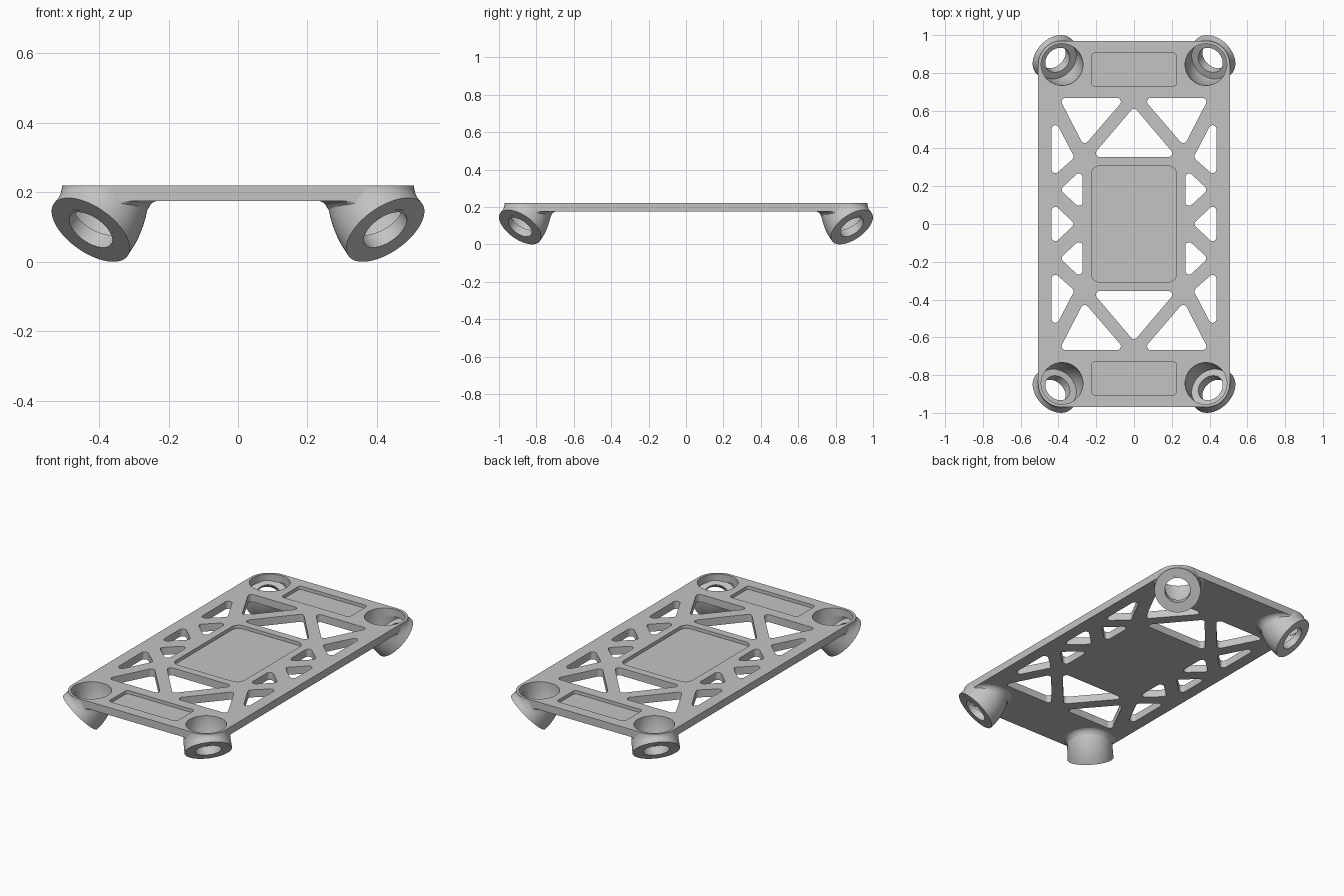
import bpy, bmesh
from math import sin, cos, tan, pi, sqrt
from mathutils import Vector

if "Cube" in bpy.data.objects:
    bpy.data.objects.remove(bpy.data.objects["Cube"])

grey = bpy.data.materials.new("plain grey")
grey.use_nodes = True
grey.diffuse_color = (0.55, 0.55, 0.55, 1)
grey.node_tree.nodes["Principled BSDF"].inputs["Base Color"].default_value = grey.diffuse_color

HALF_X, HALF_Y, CORNER = 0.507, 0.97, 0.126
BOTTOM, FLOOR, TOP = 0.175, 0.2, 0.22
BORE, HOLE, SEGS = 0.111, 0.072, 64
CX, CY = HALF_X - CORNER, HALF_Y - CORNER
SIGNS = (1, -1)


def make_object(name, bm):
    bmesh.ops.recalc_face_normals(bm, faces=bm.faces[:])
    mesh = bpy.data.meshes.new(name)
    bm.to_mesh(mesh)
    bm.free()
    mesh.materials.append(grey)
    obj = bpy.data.objects.new(name, mesh)
    bpy.context.collection.objects.link(obj)
    return obj


def activate(obj):
    bpy.ops.object.select_all(action='DESELECT')
    obj.select_set(True)
    bpy.context.view_layer.objects.active = obj


def smooth(obj):
    activate(obj)
    bpy.ops.object.shade_smooth_by_angle(angle=pi / 6)


def rounded(points, radius, steps=8):
    """Outline of a convex polygon with its corners rounded."""
    pts = [Vector(p) for p in points]
    out = []
    for i, p in enumerate(pts):
        a = (pts[i - 1] - p).normalized()
        b = (pts[(i + 1) % len(pts)] - p).normalized()
        half = a.angle(b) / 2
        middle = (a + b).normalized()
        centre = p + middle * radius / sin(half)
        # Sweep from one tangent point to the other, about the corner's bisector
        sweep = pi / 2 - half
        side = (a - b).normalized()
        for k in range(steps + 1):
            t = sweep * (1 - 2 * k / steps)
            out.append(centre + radius * (side * sin(t) - middle * cos(t)))
    return out


def rectangle(x, y0, y1):
    return [(-x, y0), (x, y0), (x, y1), (-x, y1)]


def bridge(bm, a, b):
    for i in range(len(a)):
        j = (i + 1) % len(a)
        bm.faces.new((a[i], a[j], b[j], b[i]))


def prism(bm, outline, z0, z1):
    low = [bm.verts.new((x, y, z0)) for x, y in outline]
    high = [bm.verts.new((x, y, z1)) for x, y in outline]
    bm.faces.new(low)
    bm.faces.new(high)
    bridge(bm, low, high)


# Plate blank
bm = bmesh.new()
prism(bm, rounded(rectangle(HALF_X, -HALF_Y, HALF_Y), CORNER, 16), BOTTOM, TOP)
plate = make_object("plate", bm)

# Truss cutouts, each with the sides it is mirrored to
cutouts = [
    ([(0, 0.62), (-0.225, 0.355), (0.225, 0.355)], (1,), SIGNS),
    ([(0.046, 0.667), (0.396, 0.667), (0.265, 0.413)], SIGNS, SIGNS),
    ([(0.436, 0.585), (0.436, 0.245), (0.315, 0.352)], SIGNS, SIGNS),
    ([(0.272, 0.293), (0.272, 0.071), (0.392, 0.182)], SIGNS, SIGNS),
    ([(0.436, 0.117), (0.436, -0.117), (0.312, 0)], SIGNS, (1,)),
]
bm = bmesh.new()
for points, xs, ys in cutouts:
    for sx in xs:
        for sy in ys:
            prism(bm, rounded([(x * sx, y * sy) for x, y in points], 0.02), 0.1, 0.3)

# Shallow recesses and corner bores
prism(bm, rounded(rectangle(0.225, -0.308, 0.308), 0.045), FLOOR, 0.3)
for sy in SIGNS:
    prism(bm, rounded(rectangle(0.225, 0.73 * sy, 0.905 * sy), 0.018), FLOOR, 0.3)
    for sx in SIGNS:
        ring = [(CX * sx + BORE * cos(2 * pi * k / SEGS),
                 CY * sy + BORE * sin(2 * pi * k / SEGS)) for k in range(SEGS)]
        prism(bm, ring, 0.1, 0.3)
cutter = make_object("plate_cutter", bm)
cutter.hide_render = True

activate(plate)
cut = plate.modifiers.new("cutouts", 'BOOLEAN')
cut.operation, cut.solver, cut.object = 'DIFFERENCE', 'EXACT', cutter
bpy.ops.object.modifier_apply(modifier=cut.name)
bpy.data.objects.remove(cutter)
smooth(plate)

# Corner sockets: bent tubes that turn outward along the diagonal
BEND, TAIL = 0.16, 0.02
LENGTH = BEND * pi / 4 + TAIL
LEDGE = LENGTH - 0.04


def socket_ring(bm, s, radius, sx, sy):
    """Circle across the bent path at distance s from its top."""
    angle = min(s / BEND, pi / 4)
    tail = max(s - BEND * pi / 4, 0)
    out = Vector((sx, sy, 0)) / sqrt(2)
    side = Vector((-sy, sx, 0)) / sqrt(2)
    up = Vector((0, 0, 1))
    centre = Vector((CX * sx, CY * sy, TOP - 0.0005))
    centre += out * (BEND * (1 - cos(angle)) + tail * sin(angle))
    centre -= up * (BEND * sin(angle) + tail * cos(angle))
    across = out * cos(angle) + up * sin(angle)
    return [bm.verts.new(centre + radius * (across * cos(t) + side * sin(t)))
            for t in (2 * pi * k / SEGS for k in range(SEGS))]


def socket(name, sx, sy):
    bm = bmesh.new()
    steps = [k / 12 for k in range(13)]
    profile = [(LENGTH * t, 0.1255 + 0.0045 * t) for t in steps]
    profile += [(LENGTH, HOLE), (LEDGE, HOLE)]
    profile += [(LEDGE * t, BORE - 0.0005) for t in reversed(steps)]
    rings = [socket_ring(bm, s, r, sx, sy) for s, r in profile]
    for a, b in zip(rings, rings[1:] + rings[:1]):
        bridge(bm, a, b)
    smooth(make_object(name, bm))


def fillet(name, sx, sy):
    """Small flare under the plate, trimmed to the plate edge."""
    bm = bmesh.new()
    rings = []
    for radius, z in ((0.121, 0.15), (0.128, 0.163), (0.136, 0.171), (0.147, 0.1755), (0.12, 0.1755)):
        ring = []
        for k in range(SEGS):
            t = 2 * pi * k / SEGS
            x = min(CX + radius * cos(t), HALF_X - 0.002)
            y = min(CY + radius * sin(t), HALF_Y - 0.002)
            if x > CX and y > CY:
                x, y = CX + 0.12 * cos(t), CY + 0.12 * sin(t)
            ring.append(bm.verts.new((x * sx, y * sy, z)))
        rings.append(ring)
    for a, b in zip(rings, rings[1:]):
        bridge(bm, a, b)
    smooth(make_object(name, bm))


for sy, end in ((-1, "front"), (1, "back")):
    for sx, hand in ((1, "left"), (-1, "right")):
        socket(f"{end}_{hand}_socket", sx, sy)
        fillet(f"{end}_{hand}_fillet", sx, sy)
